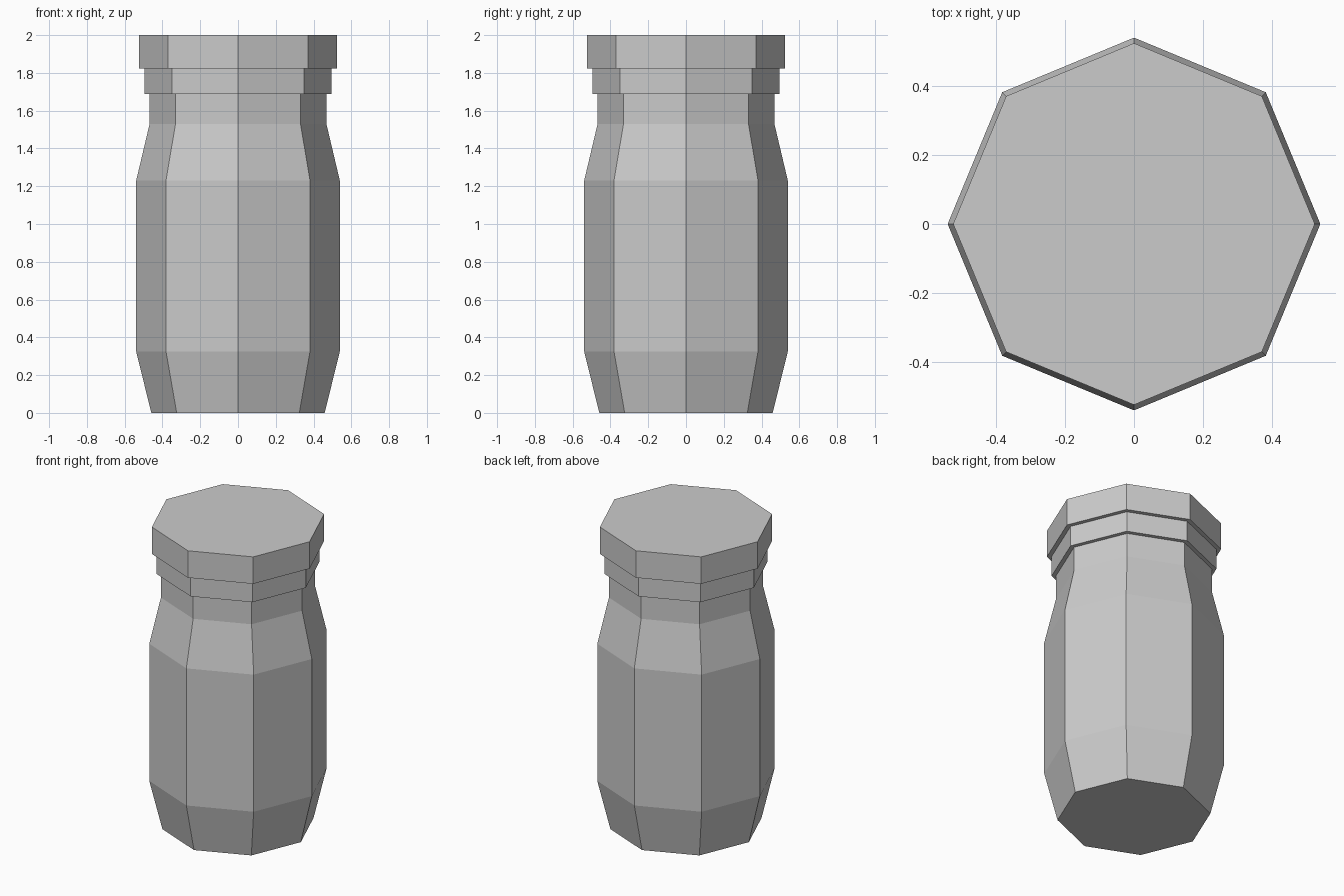
import bpy
import bmesh
from math import cos, sin, pi

if "Cube" in bpy.data.objects:
    bpy.data.objects.remove(bpy.data.objects["Cube"])

SIDES = 8


def lathe(name, profile, cap_bottom=False, cap_top=False):
    """Revolve a (radius, height) profile, bottom to top, into a flat-sided shell."""
    bm = bmesh.new()
    rings = [[bm.verts.new((r * cos(2 * pi * i / SIDES), r * sin(2 * pi * i / SIDES), z))
              for i in range(SIDES)] for r, z in profile]
    for low, high in zip(rings, rings[1:]):
        for i in range(SIDES):
            j = (i + 1) % SIDES
            bm.faces.new((low[i], low[j], high[j], high[i]))
    if cap_bottom:
        bm.faces.new(rings[0][::-1])
    if cap_top:
        bm.faces.new(rings[-1])
    mesh = bpy.data.meshes.new(name)
    bm.to_mesh(mesh)
    bm.free()
    obj = bpy.data.objects.new(name, mesh)
    bpy.context.collection.objects.link(obj)
    return obj


BODY, NECK, COLLAR, LID = 0.539, 0.468, 0.495, 0.523

# Jar body: tapered base, straight wall, sloped shoulder and neck
lathe("jar_body", [(0.459, 0), (BODY, 0.325), (BODY, 1.23), (NECK, 1.53), (NECK, 1.688)],
      cap_bottom=True)

# Collar: stepped ring under the lid
lathe("collar", [(NECK, 1.688), (COLLAR, 1.688), (COLLAR, 1.822)])

# Lid: widest step with a flat closed top
lathe("lid", [(COLLAR, 1.822), (LID, 1.822), (LID, 2.0)], cap_top=True)
